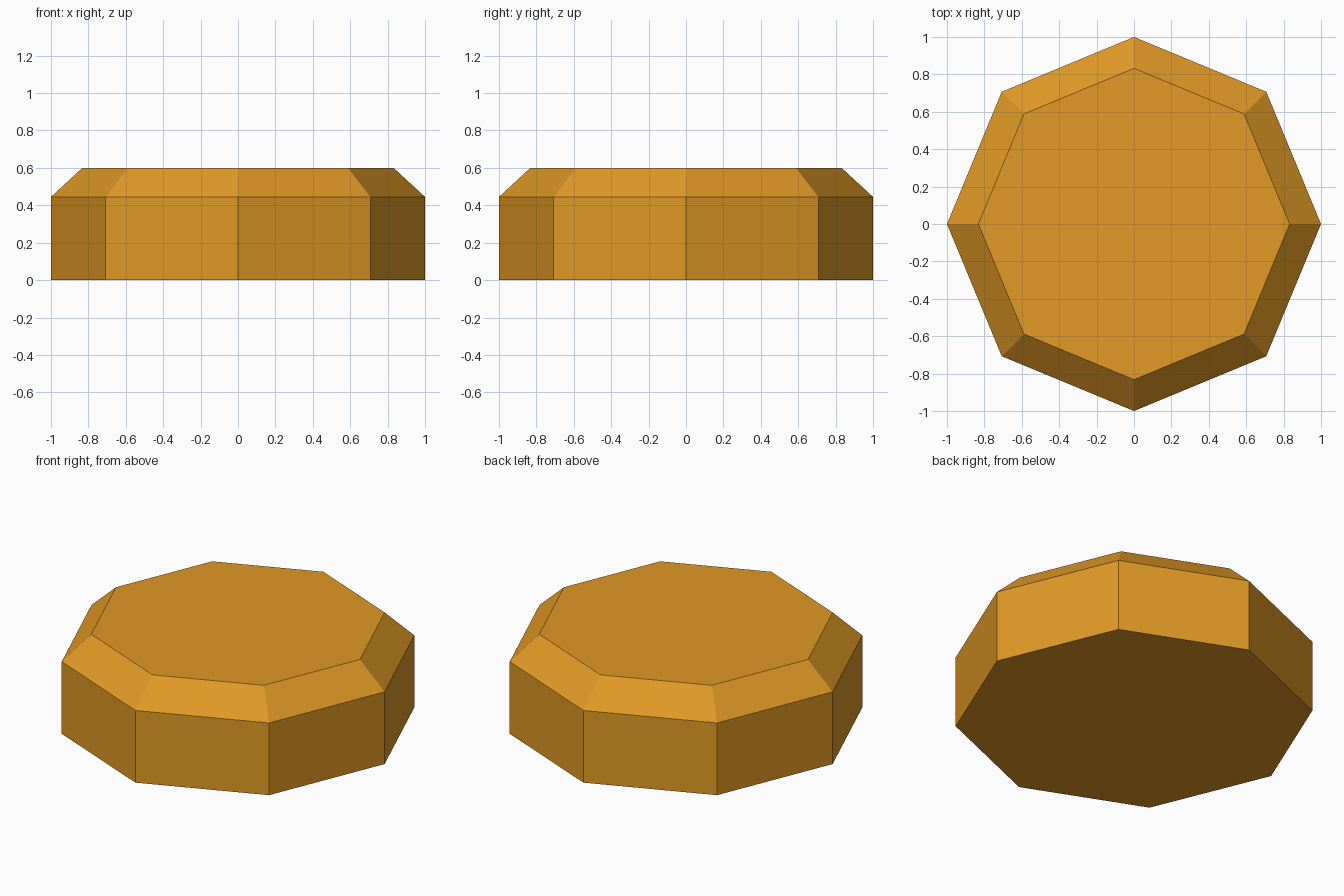
import bpy, bmesh, math

if "Cube" in bpy.data.objects:
    bpy.data.objects.remove(bpy.data.objects["Cube"])

HEIGHT, CHAMFER, SIDES = 0.6, 0.155, 8

amber = bpy.data.materials.new("amber")
amber.diffuse_color = (0.75, 0.32, 0.019, 1.0)
amber.use_nodes = True
amber.node_tree.nodes["Principled BSDF"].inputs["Base Color"].default_value = amber.diffuse_color

# Octagonal block: corners on the x and y axes, chamfered top rim
top_radius = 1 - CHAMFER / math.cos(math.pi / SIDES)
profile = [(1, 0), (1, HEIGHT - CHAMFER), (top_radius, HEIGHT)]

bm = bmesh.new()
rings = []
for r, z in profile:
    rings.append([bm.verts.new((r * math.cos(2 * math.pi * i / SIDES),
                                r * math.sin(2 * math.pi * i / SIDES), z))
                  for i in range(SIDES)])

# Walls and chamfer
for low, high in zip(rings, rings[1:]):
    for i in range(SIDES):
        j = (i + 1) % SIDES
        bm.faces.new((low[i], low[j], high[j], high[i]))

# Bottom and top caps
bm.faces.new(rings[0][::-1])
bm.faces.new(rings[-1])

mesh = bpy.data.meshes.new("octagonal_block")
bm.to_mesh(mesh)
bm.free()
mesh.materials.append(amber)
block = bpy.data.objects.new("octagonal_block", mesh)
bpy.context.collection.objects.link(block)
